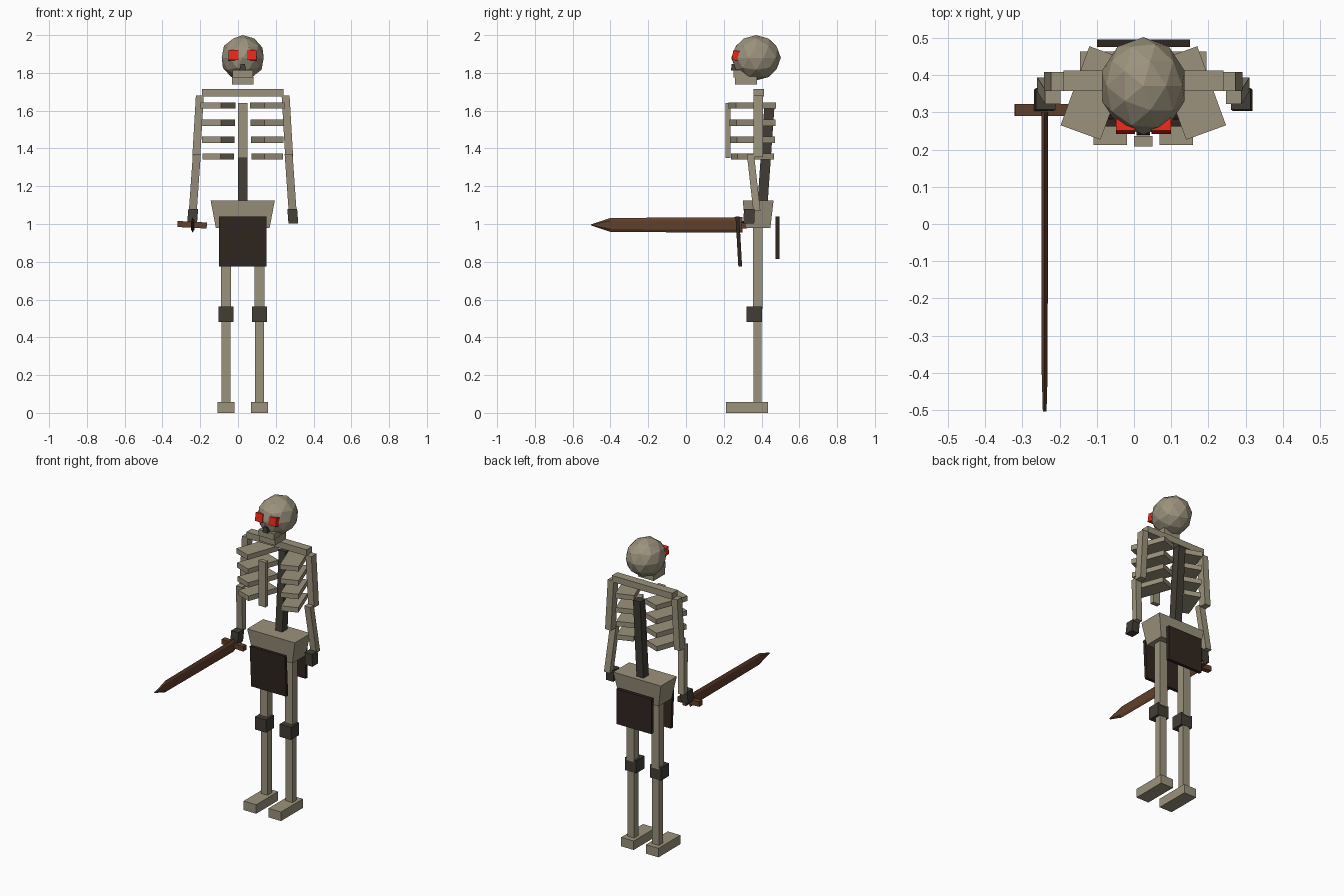
import bpy, bmesh, math
from mathutils import Matrix, Vector

if "Cube" in bpy.data.objects:
    bpy.data.objects.remove(bpy.data.objects["Cube"])

CX = 0.025  # body centre line


def material(name, rgb):
    m = bpy.data.materials.new(name)
    m.diffuse_color = (*rgb, 1)
    m.use_nodes = True
    m.node_tree.nodes["Principled BSDF"].inputs["Base Color"].default_value = m.diffuse_color
    return m


BONE = material("bone", (0.33, 0.29, 0.205))
DARK = material("dark_bone", (0.055, 0.048, 0.036))
CLOTH = material("cloth", (0.03, 0.019, 0.014))
WOOD = material("brown", (0.12, 0.05, 0.025))
RED = material("red", (0.8, 0.02, 0.01))


def finish(name, bm, mat):
    bmesh.ops.recalc_face_normals(bm, faces=bm.faces)
    me = bpy.data.meshes.new(name)
    bm.to_mesh(me)
    bm.free()
    me.materials.append(mat)
    ob = bpy.data.objects.new(name, me)
    bpy.context.collection.objects.link(ob)
    return ob


def loft(name, rings, mat):
    """Join rings of equal point count and cap both ends."""
    bm = bmesh.new()
    vs = [[bm.verts.new(p) for p in r] for r in rings]
    n = len(vs[0])
    for a, b in zip(vs, vs[1:]):
        for i in range(n):
            j = (i + 1) % n
            bm.faces.new((a[i], a[j], b[j], b[i]))
    bm.faces.new(vs[0])
    bm.faces.new(vs[-1])
    return finish(name, bm, mat)


def beam(name, top, bottom, size_top, mat, size_bottom=None):
    """Four-sided bar between two points, with level ends."""
    def ring(c, s):
        return [(c[0] + a * s[0] / 2, c[1] + b * s[1] / 2, c[2])
                for a, b in ((-1, -1), (1, -1), (1, 1), (-1, 1))]
    return loft(name, [ring(bottom, size_bottom or size_top), ring(top, size_top)], mat)


def box(name, x, y, z, mat, rot=None):
    bm = bmesh.new()
    bmesh.ops.create_cube(bm, size=1)
    c = Vector((sum(x) / 2, sum(y) / 2, sum(z) / 2))
    s = Matrix.Diagonal((x[1] - x[0], y[1] - y[0], z[1] - z[0], 1))
    bm.transform(Matrix.Translation(c) @ (rot or Matrix()) @ s)
    return finish(name, bm, mat)


# Skull
bm = bmesh.new()
bmesh.ops.create_icosphere(bm, subdivisions=2, radius=1)
bm.transform(Matrix.Translation((CX, 0.371, 1.88)) @ Matrix.Diagonal((0.117, 0.131, 0.12, 1)))
finish("skull", bm, BONE)
box("upper_jaw", (CX - 0.055, CX + 0.055), (0.252, 0.34), (1.775, 1.815), BONE)
box("lower_jaw", (CX - 0.056, CX + 0.056), (0.26, 0.375), (1.738, 1.782), BONE)
beam("nose", (CX, 0.262, 1.847), (CX, 0.258, 1.813), (0.022, 0.04), DARK, (0.036, 0.04))

# Torso
box("shoulder_bar", (-0.19, 0.24), (0.357, 0.412), (1.675, 1.716), BONE)
beam("spine", (CX, 0.442, 1.63), (CX, 0.406, 1.12), (0.05, 0.054), DARK)
box("sternum", (0.0, 0.05), (0.208, 0.236), (1.35, 1.64), BONE)
beam("pelvis", (CX, 0.382, 1.125), (CX, 0.381, 0.98), (0.34, 0.163), BONE, (0.285, 0.132))
beam("front_cloth", (CX, 0.272, 1.04), (CX, 0.287, 0.775), (0.25, 0.02), CLOTH)
box("back_cloth", (-0.1, 0.15), (0.475, 0.496), (0.815, 1.04), CLOTH)

# Mirrored parts: s = -1 is the sword side
for s, side in ((-1, "right"), (1, "left")):
    def X(d):
        return CX + s * d

    e = X(0.048)
    box(side + "_eye", (e - 0.026, e + 0.026), (0.246, 0.282), (1.866, 1.918), RED,
        Matrix.Rotation(math.radians(-10), 4, 'X'))
    # Ribs: flat slats that splay outward to the front
    for i, z in enumerate((1.628, 1.536, 1.446, 1.358)):
        k = 1 - 0.03 * i
        r = X(0.13)
        box(f"{side}_rib_{i + 1}", (r - 0.057 * k, r + 0.057 * k),
            (0.352 - 0.113 * k, 0.352 + 0.113 * k), (z - 0.016, z + 0.016), BONE,
            Matrix.Rotation(s * math.radians(20), 4, 'Z'))
    # Arm
    beam(side + "_upper_arm", (X(0.227), 0.383, 1.68), (X(0.246), 0.383, 1.355), (0.042, 0.05), BONE)
    beam(side + "_forearm", (X(0.243), 0.341, 1.37), (X(0.264), 0.375, 1.07), (0.042, 0.038), BONE)
    beam(side + "_hand", (X(0.262), 0.336, 1.08), (X(0.268), 0.332, 1.003), (0.052, 0.058), DARK)
    # Leg
    l = X(0.0885)
    beam(side + "_thigh", (l, 0.38, 0.99), (l, 0.38, 0.55), (0.054, 0.052), BONE)
    beam(side + "_shin", (l, 0.379, 0.5), (l, 0.379, 0.05), (0.048, 0.043), BONE)
    box(side + "_knee", (l - 0.04, l + 0.04), (0.32, 0.402), (0.48, 0.562), DARK)
    box(side + "_foot", (l - 0.045, l + 0.045), (0.212, 0.435), (0, 0.058), BONE)

# Sword
SX, SZ = -0.24, 0.995


def blade_ring(y, w, h):
    pts = ((0, 1), (1, 0.6), (1, -0.6), (0, -1), (-1, -0.6), (-1, 0.6))
    return [(SX + a * w, y, SZ + b * h) for a, b in pts]


loft("sword_blade", [blade_ring(0.3, 0.009, 0.041), blade_ring(-0.4, 0.008, 0.037),
                     blade_ring(-0.504, 0.005, 0.002)], WOOD)
box("sword_guard", (-0.32, -0.165), (0.29, 0.322), (0.98, 1.012), WOOD,
    Matrix.Rotation(math.radians(3), 4, 'Y'))
box("sword_grip", (-0.252, -0.228), (0.31, 0.36), (0.985, 1.015), WOOD)
